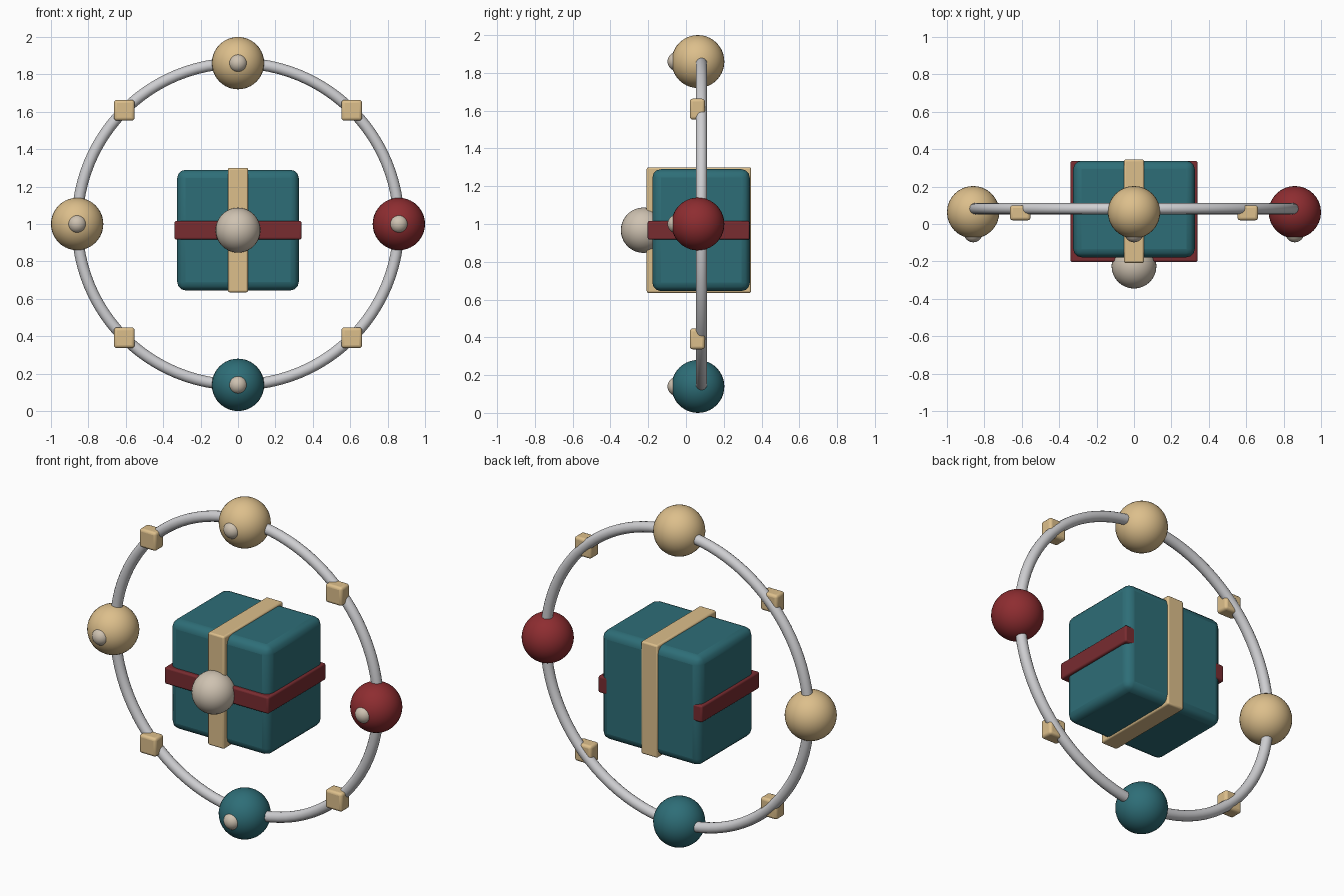
import bpy, math

if "Cube" in bpy.data.objects:
    bpy.data.objects.remove(bpy.data.objects["Cube"])


def material(name, r, g, b):
    m = bpy.data.materials.new(name)
    m.diffuse_color = (r, g, b, 1)
    m.use_nodes = True
    m.node_tree.nodes["Principled BSDF"].inputs["Base Color"].default_value = m.diffuse_color
    return m


TEAL = material("teal", 0.027, 0.155, 0.185)
GOLD = material("warm gold", 0.72, 0.52, 0.26)
RED = material("red", 0.27, 0.026, 0.03)
DARK_RED = material("dark red", 0.19, 0.025, 0.03)
CREAM = material("cream", 0.62, 0.54, 0.44)
SILVER = material("silver", 0.62, 0.62, 0.64)


def finish(name, mat):
    o = bpy.context.object
    o.name = name
    o.data.materials.append(mat)
    return o


def ball(name, loc, radius, mat):
    bpy.ops.mesh.primitive_uv_sphere_add(segments=32, ring_count=20, radius=radius, location=loc)
    bpy.ops.object.shade_smooth()
    return finish(name, mat)


def block(name, lo, hi, bevel, mat):
    """Rounded box spanning the corners lo and hi."""
    center = [(a + b) / 2 for a, b in zip(lo, hi)]
    bpy.ops.mesh.primitive_cube_add(size=1, location=center)
    o = finish(name, mat)
    o.scale = [b - a for a, b in zip(lo, hi)]
    bpy.ops.object.transform_apply(location=False, rotation=False, scale=True)
    mod = o.modifiers.new("Rounded edges", 'BEVEL')
    mod.width = bevel
    mod.segments = 3
    bpy.ops.object.shade_smooth_by_angle(angle=math.radians(35))
    return o


# Central box with two crossing bands and a front knob
block("box", (-0.325, -0.178, 0.645), (0.325, 0.338, 1.29), 0.045, TEAL)
block("vertical_band", (-0.054, -0.208, 0.635), (0.054, 0.345, 1.30), 0.01, GOLD)
block("horizontal_band", (-0.34, -0.203, 0.917), (0.34, 0.337, 1.016), 0.01, DARK_RED)
ball("front_knob", (0, -0.225, 0.967), 0.12, CREAM)

# Upright ring around the box
R = 0.86
bpy.ops.mesh.primitive_torus_add(major_radius=R, minor_radius=0.03, major_segments=96,
                                 minor_segments=16, location=(0, 0.082, 1),
                                 rotation=(math.pi / 2, 0, 0))
bpy.ops.object.shade_smooth()
finish("ring", SILVER)

# Four balls on the ring, each with a small front bead
for side, angle, mat in (("right", 0, RED), ("top", 90, GOLD), ("left", 180, GOLD), ("bottom", 270, TEAL)):
    x = R * math.cos(math.radians(angle))
    z = 1 + R * math.sin(math.radians(angle))
    ball(side + "_ball", (x, 0.063, z), 0.14, mat)
    ball(side + "_bead", (x, -0.048, z), 0.05, CREAM)

# Small studs halfway between the balls
for i in range(4):
    a = math.radians(45 + 90 * i)
    x, z = R * math.cos(a), 1 + R * math.sin(a)
    block(f"ring_stud_{i + 1}", (x - 0.055, 0.02, z - 0.055), (x + 0.055, 0.1, z + 0.055), 0.015, GOLD)
